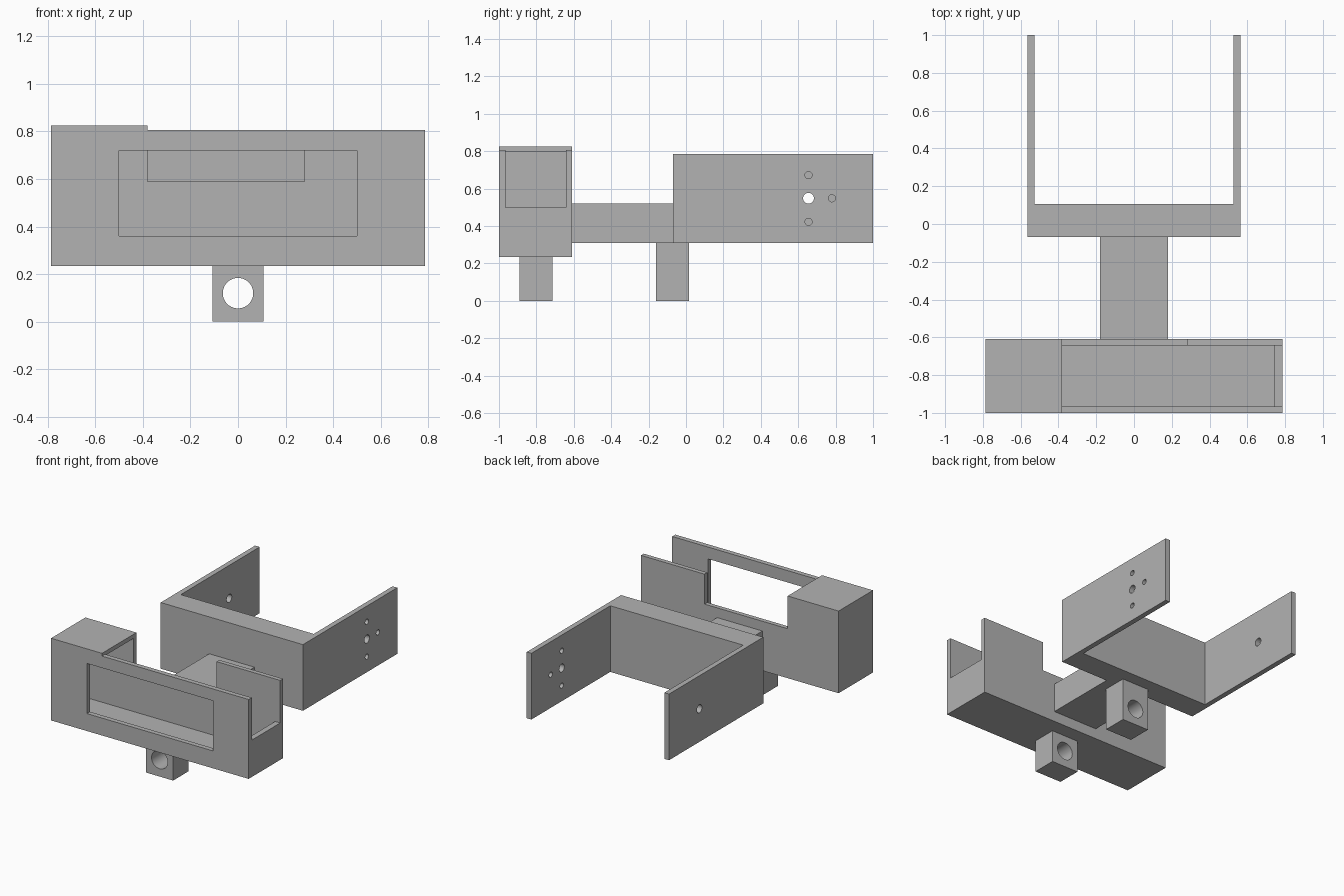
import bpy
import bmesh
from mathutils import Matrix, Vector

if "Cube" in bpy.data.objects:
    bpy.data.objects.remove(bpy.data.objects["Cube"], do_unlink=True)

grey = bpy.data.materials.new("plain_grey")
grey.use_nodes = True
COLOUR = (0.45, 0.45, 0.45, 1)
grey.diffuse_color = COLOUR
grey.node_tree.nodes["Principled BSDF"].inputs["Base Color"].default_value = COLOUR


def finish(name, bm):
    bmesh.ops.recalc_face_normals(bm, faces=bm.faces)
    mesh = bpy.data.meshes.new(name)
    bm.to_mesh(mesh)
    bm.free()
    mesh.materials.append(grey)
    obj = bpy.data.objects.new(name, mesh)
    bpy.context.collection.objects.link(obj)
    return obj


def prism(name, profile, axis, start, end):
    """Extrude a profile along axis 'y' (points are x, z) or 'z' (points are x, y)."""
    bm = bmesh.new()
    place = (lambda a, b: (a, start, b)) if axis == "y" else (lambda a, b: (a, b, start))
    face = bm.faces.new([bm.verts.new(place(a, b)) for a, b in profile])
    new = bmesh.ops.extrude_face_region(bm, geom=[face])["geom"]
    step = Vector((0, end - start, 0) if axis == "y" else (0, 0, end - start))
    bmesh.ops.translate(bm, vec=step,
                        verts=[v for v in new if isinstance(v, bmesh.types.BMVert)])
    return finish(name, bm)


def box(name, x, y, z):
    return prism(name, [(x[0], z[0]), (x[1], z[0]), (x[1], z[1]), (x[0], z[1])], "y", *y)


def rod(centre, radius, length, axis):
    bm = bmesh.new()
    turn = Matrix.Rotation(1.570796, 4, "X" if axis == "y" else "Y")
    bmesh.ops.create_cone(bm, cap_ends=True, segments=40, radius1=radius, radius2=radius,
                          depth=length, matrix=Matrix.Translation(centre) @ turn)
    return finish("cutter", bm)


def cut(obj, cutter):
    cutter.hide_render = True
    mod = obj.modifiers.new("cut", "BOOLEAN")
    mod.operation, mod.solver, mod.object = "DIFFERENCE", "EXACT", cutter
    bpy.context.view_layer.objects.active = obj
    bpy.ops.object.modifier_apply(modifier=mod.name)
    bpy.data.objects.remove(cutter, do_unlink=True)


def smooth(obj):
    bpy.ops.object.select_all(action="DESELECT")
    obj.select_set(True)
    bpy.context.view_layer.objects.active = obj
    bpy.ops.object.shade_smooth_by_angle()


# Front housing: hollow tray with a raised, roofed end
W, STEP = 0.785, -0.38
housing = prism("front_housing",
                [(-W, 0.235), (W, 0.235), (W, 0.805), (STEP, 0.805), (STEP, 0.825), (-W, 0.825)],
                "y", -1, -0.61)
WALL = (-0.965, -0.642)
for x, y, z in (
    ((-0.745, 0.745), WALL, (0.27, 0.795)),          # cavity
    ((STEP, 0.745), WALL, (0.4, 1)),                 # open top
    ((0.7, 1), WALL, (0.5, 1)),                      # end slot
    ((-0.5, 0.5), (-1.1, -0.9), (0.36, 0.72)),       # front window
    ((STEP, 0.28), (-0.7, -0.5), (0.59, 1)),         # back notch
):
    cut(housing, box("cutter", x, y, z))

# Neck joining housing and bracket
box("neck", (-0.18, 0.18), (-0.61, -0.07), (0.31, 0.52))

# U-shaped bracket with mounting holes
OUT, IN = 0.565, 0.528
bracket = prism("fork_bracket",
                [(-OUT, -0.07), (OUT, -0.07), (OUT, 1), (IN, 1),
                 (IN, 0.105), (-IN, 0.105), (-IN, 1), (-OUT, 1)],
                "z", 0.31, 0.785)
cut(bracket, rod((0, 0.655, 0.548), 0.029, 2, "x"))
for y, z in ((0.655, 0.672), (0.655, 0.422), (0.78, 0.548)):
    cut(bracket, rod((OUT, y, z), 0.019, 0.3, "x"))
smooth(bracket)

# Drilled lugs underneath
for name, y, top in (("front_lug", (-0.89, -0.715), 0.235), ("rear_lug", (-0.16, 0.015), 0.31)):
    lug = box(name, (-0.108, 0.108), y, (0, top))
    cut(lug, rod((0, sum(y) / 2, 0.12), 0.064, 0.5, "y"))
    smooth(lug)
